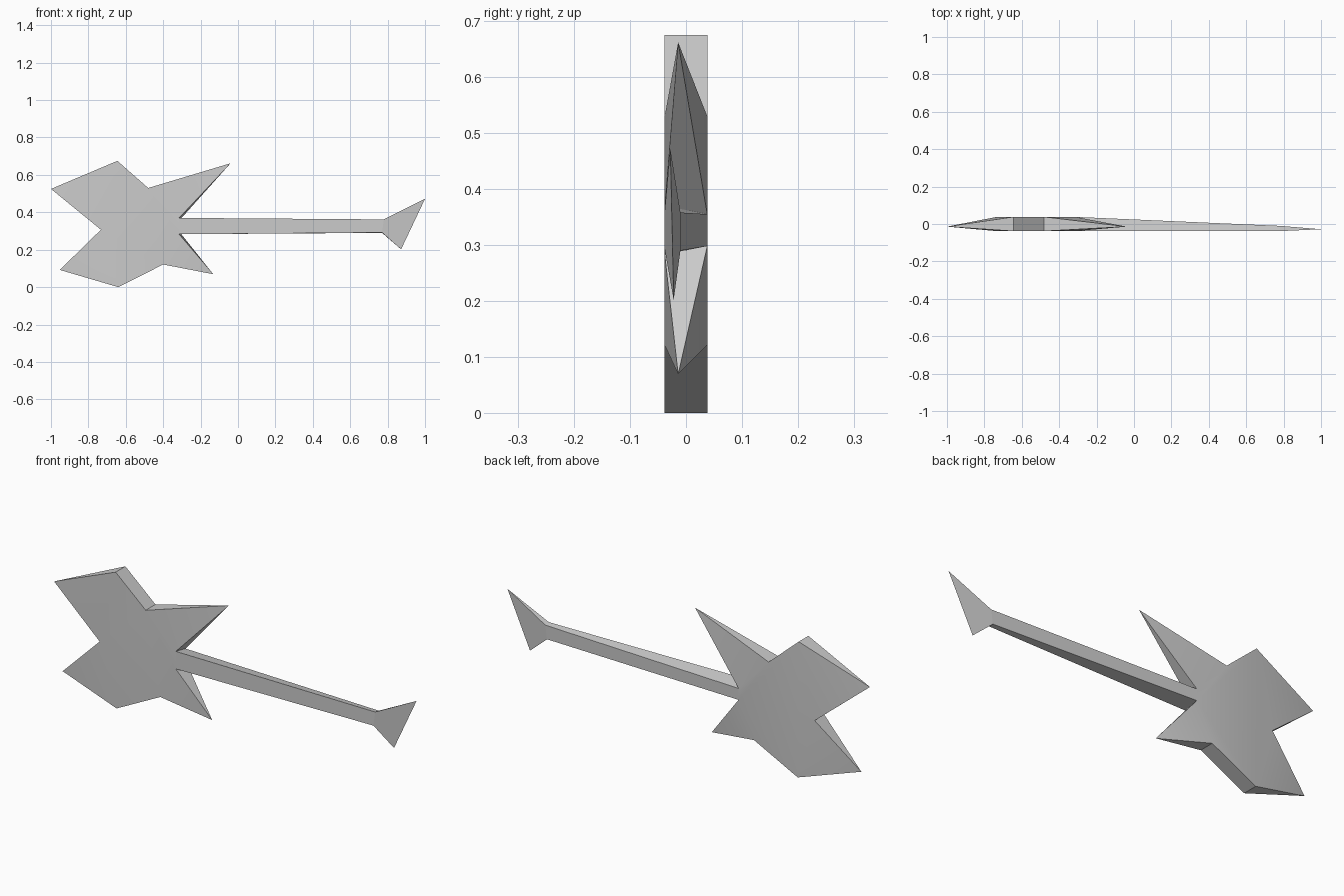
import bpy
import bmesh
import math

cube = bpy.data.objects.get("Cube")
if cube:
    bpy.data.objects.remove(cube)

# One plain grey for the whole model
grey = bpy.data.materials.new("plain_grey")
grey.use_nodes = True
colour = (0.6, 0.6, 0.6, 1.0)
grey.diffuse_color = colour
grey.node_tree.nodes["Principled BSDF"].inputs["Base Color"].default_value = colour

FRONT, BACK = -0.038, 0.038


def thick(x, z, back=BACK, back_z=None):
    """Outline corner with a front and a back vertex."""
    return (x, FRONT, z), (x, back, z if back_z is None else back_z)


def tip(x, z, y=-0.014):
    """Outline corner pinched to a single point."""
    return ((x, y, z),)


def slab(name, outline, open_sides=()):
    """Plate from an outline; pinched corners become sharp wedges."""
    bm = bmesh.new()
    corners = [[bm.verts.new(co) for co in corner] for corner in outline]
    count = len(corners)
    for side in (0, -1):
        core = []
        for i, corner in enumerate(corners):
            before, after = corners[i - 1], corners[(i + 1) % count]
            if len(corner) == 1 and len(before) == len(after) == 2:
                bm.faces.new([c[side] for c in (before, corner, after)])
            else:
                core.append(corner[side])
        bm.faces.new(core)
    # Rim between neighbouring corners
    for i in range(count):
        a, b = corners[i], corners[(i + 1) % count]
        ring = list(dict.fromkeys([a[0], b[0], b[-1], a[-1]]))
        if len(ring) > 2 and i not in open_sides:
            bm.faces.new(ring)
    bmesh.ops.recalc_face_normals(bm, faces=bm.faces)
    # Make sure the front plate faces forward
    front = min(bm.faces, key=lambda f: f.calc_center_median().y)
    if front.normal.y > 0:
        bmesh.ops.reverse_faces(bm, faces=bm.faces)
    mesh = bpy.data.meshes.new(name)
    bm.to_mesh(mesh)
    bm.free()
    mesh.materials.append(grey)
    obj = bpy.data.objects.new(name, mesh)
    bpy.context.collection.objects.link(obj)
    bpy.ops.object.select_all(action="DESELECT")
    obj.select_set(True)
    bpy.context.view_layer.objects.active = obj
    bpy.ops.object.shade_smooth_by_angle(angle=math.radians(30))
    return obj


# Corners shared by neighbouring parts
joint_top = thick(-0.315, 0.37, back_z=0.355)
joint_low = thick(-0.315, 0.283, back_z=0.298)
nut_top = thick(0.78, 0.362, -0.01, 0.358)
nut_low = thick(0.77, 0.292, -0.01, 0.29)

# Star-like body with two horns and two tail points
slab("body", [
    joint_top,
    tip(-0.04, 0.662),
    thick(-0.48, 0.53),
    thick(-0.645, 0.675),
    tip(-1.0, 0.525),
    thick(-0.733, 0.307),
    tip(-0.953, 0.092),
    thick(-0.64, 0.0),
    thick(-0.40, 0.121),
    tip(-0.132, 0.069),
    joint_low,
], open_sides=(10,))

# Neck thinning toward the head
slab("neck", [joint_top, joint_low, nut_low, nut_top], open_sides=(0, 2))

# Pointed headstock
slab("headstock", [
    nut_top, nut_low, tip(0.872, 0.202, -0.022), tip(1.0, 0.472, -0.028),
], open_sides=(0,))
